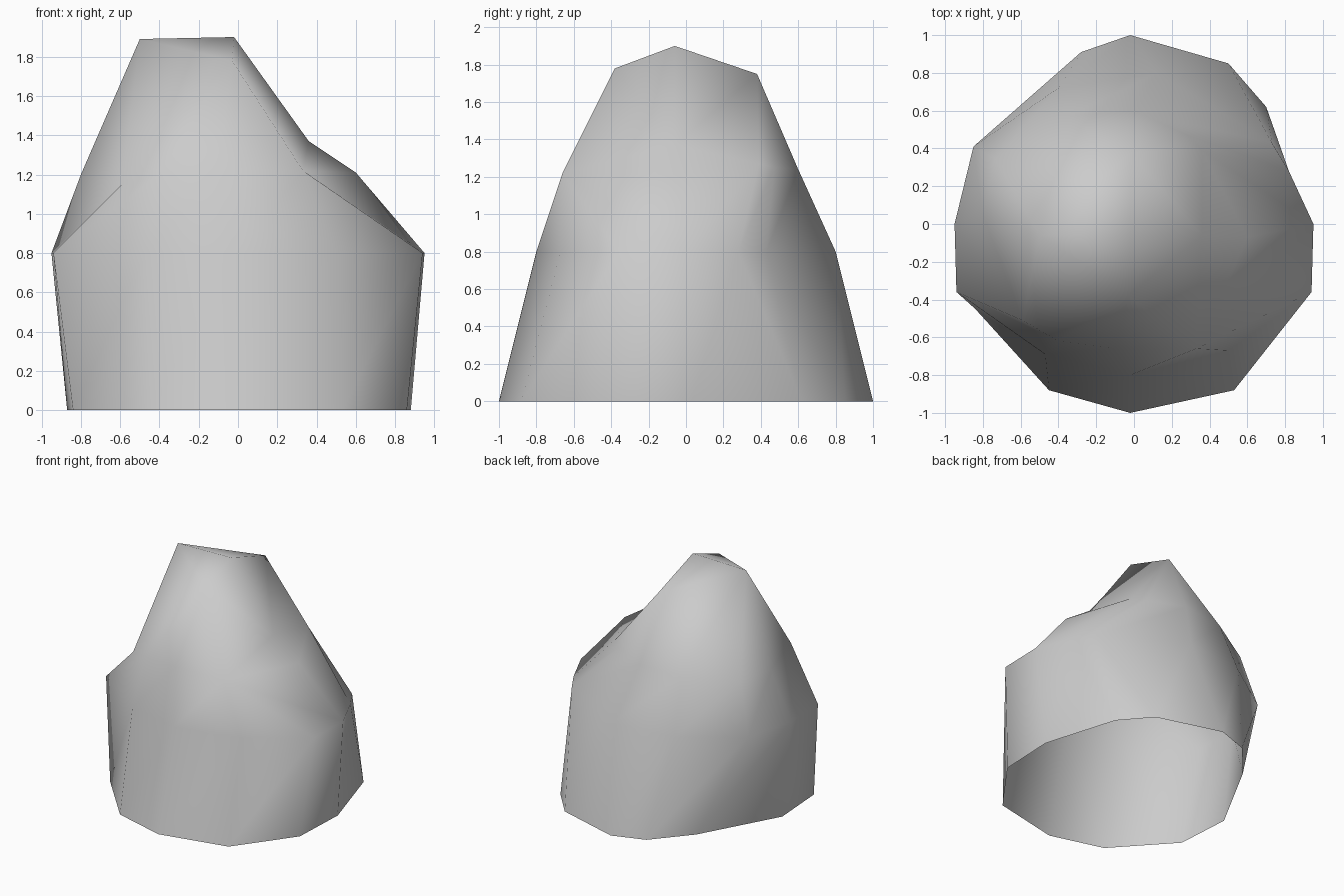
import bpy
import bmesh

default_cube = bpy.data.objects.get("Cube")
if default_cube:
    bpy.data.objects.remove(default_cube, do_unlink=True)


def make_material(name, colour):
    material = bpy.data.materials.new(name)
    material.use_nodes = True
    material.diffuse_color = colour
    shader = next(n for n in material.node_tree.nodes if n.type == "BSDF_PRINCIPLED")
    shader.inputs["Base Color"].default_value = colour
    return material


def add_ring(bm, points):
    return [bm.verts.new(point) for point in points]


def add_face(bm, corners):
    # Drop repeated corners so that merged columns become triangles
    unique = list(dict.fromkeys(corners))
    if len(unique) > 2:
        bm.faces.new(unique)


def bridge(bm, lower, upper):
    for i, vert in enumerate(lower):
        j = (i + 1) % len(lower)
        add_face(bm, [vert, lower[j], upper[j], upper[i]])


# Outlines run from the front round through +x and the back
ground = [(-.02, -1), (.53, -.88), (.86, -.43), (.88, .03), (.7, .62), (.5, .85),
          (-.02, 1), (-.28, .91), (-.53, .62), (-.87, 0), (-.84, -.45), (-.45, -.88)]
waist = [(-.02, -.8), (.5, -.67), (.94, -.36), (.95, 0), (.82, .28), (.73, .43),
         (.12, .8), (-.4, .72), (-.85, .41), (-.95, 0), (-.94, -.36), (-.47, -.69)]
shoulder = [(-.1, -.66, 1.22), (.33, -.66, 1.22), (.6, -.07, 1.21), (.36, .39, 1.27),
            (.28, .47, 1.25), (0, .6, 1.24), (-.35, .57, 1.22), (-.735, .345, 1.2),
            (-.8, .05, 1.2), (-.59, -.51, 1.15), (-.4, -.62, 1.2)]

bm = bmesh.new()
base_ring = add_ring(bm, [(x, y, 0) for x, y in ground])
waist_ring = add_ring(bm, [(x, y, .8) for x, y in waist])
shoulder_ring = add_ring(bm, shoulder)

# The hollow on the +x side: one shoulder corner meets three waist columns
base_ring.insert(3, base_ring[3])
waist_ring.insert(3, waist_ring[3])
shoulder_ring[1:2] = [shoulder_ring[1]] * 3

# Summit corners and the low ledge on the +x side
front_peak = bm.verts.new((-.03, -.38, 1.78))
ledge = bm.verts.new((.36, -.06, 1.37))
back_peak = bm.verts.new((-.02, .38, 1.75))
side_peak = bm.verts.new((-.5, -.06, 1.89))
summit = bm.verts.new((-.02, -.06, 1.9))
crown = ([front_peak] * 4 + [ledge] * 2 + [back_peak] * 3
         + [side_peak] * 3 + [front_peak])

# Walls, left open underneath
bridge(bm, base_ring, waist_ring)
bridge(bm, waist_ring, shoulder_ring)
bridge(bm, shoulder_ring, crown)

# Cap around the summit
peaks = [front_peak, ledge, back_peak, side_peak]
for i, peak in enumerate(peaks):
    add_face(bm, [peak, peaks[(i + 1) % len(peaks)], summit])

for face in bm.faces:
    face.smooth = True
bmesh.ops.recalc_face_normals(bm, faces=bm.faces[:])

mesh = bpy.data.meshes.new("rock")
bm.to_mesh(mesh)
bm.free()
mesh.materials.append(make_material("stone grey", (.6, .6, .6, 1)))
rock = bpy.data.objects.new("rock", mesh)
bpy.context.collection.objects.link(rock)
